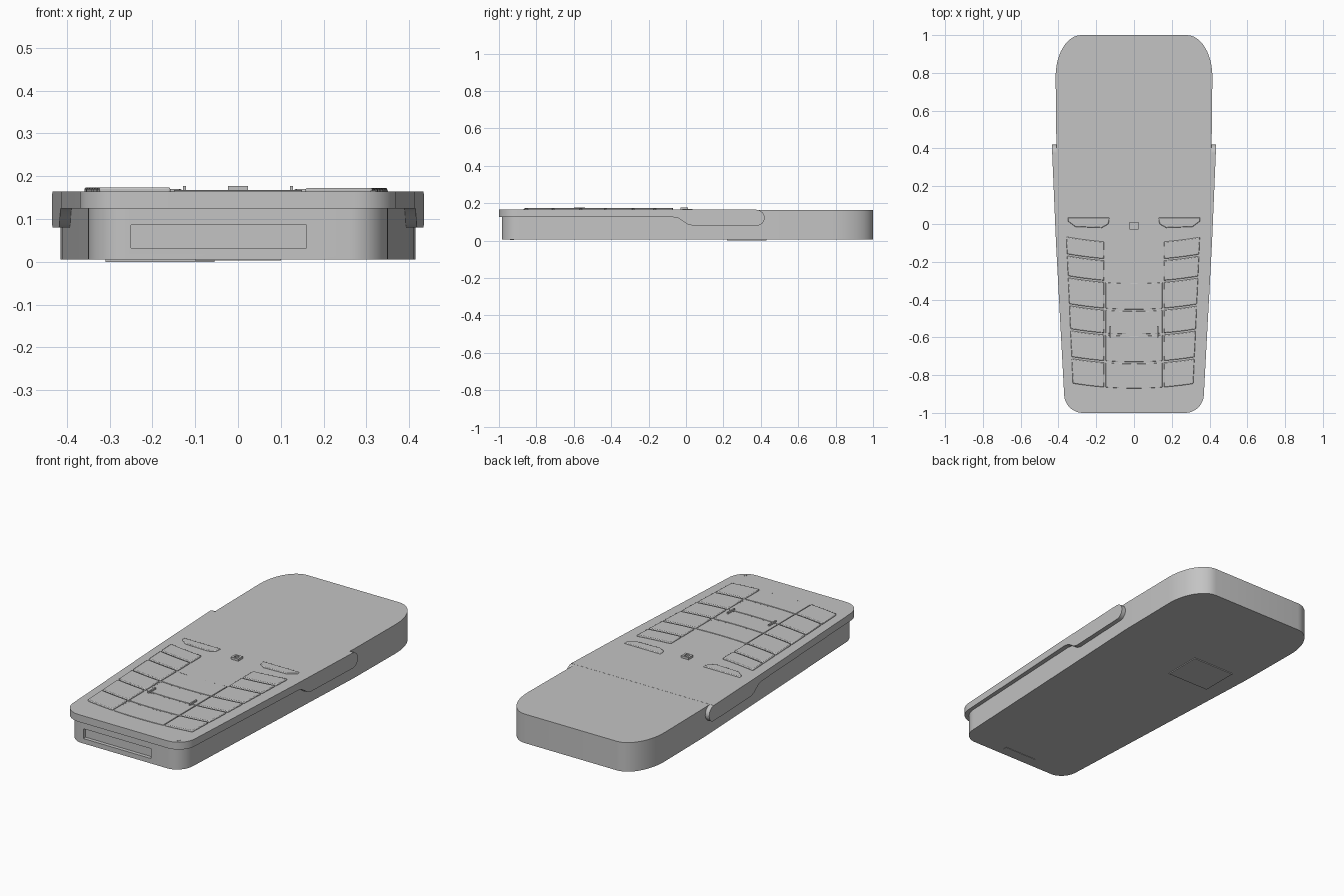
import bpy, bmesh, math
from mathutils import Vector

if "Cube" in bpy.data.objects:
    bpy.data.objects.remove(bpy.data.objects["Cube"], do_unlink=True)

grey = bpy.data.materials.new("plain_grey")
grey.use_nodes = True
GREY = (0.55, 0.55, 0.55, 1)
grey.diffuse_color = GREY
grey.node_tree.nodes["Principled BSDF"].inputs["Base Color"].default_value = GREY


def arc(cx, cy, rx, ry, start, end, steps=12):
    """Points along part of an ellipse, angles in degrees."""
    angles = [math.radians(start + (end - start) * i / steps) for i in range(steps + 1)]
    return [(cx + rx * math.cos(a), cy + ry * math.sin(a)) for a in angles]


def mirrored(half):
    return half + [(-x, y) for x, y in reversed(half)]


def prism(name, pts, low, high, along_x=False, bevel=0):
    """Extrude a profile along z, or a (y, z) profile along x."""
    bm = bmesh.new()
    place = (lambda p: (low, p[0], p[1])) if along_x else (lambda p: (p[0], p[1], low))
    face = bm.faces.new([bm.verts.new(place(p)) for p in pts])
    moved = bmesh.ops.extrude_face_region(bm, geom=[face])["geom"]
    shift = Vector((high - low, 0, 0)) if along_x else Vector((0, 0, high - low))
    bmesh.ops.translate(bm, vec=shift, verts=[v for v in moved if isinstance(v, bmesh.types.BMVert)])
    bmesh.ops.recalc_face_normals(bm, faces=bm.faces)
    mesh = bpy.data.meshes.new(name)
    bm.to_mesh(mesh)
    bm.free()
    mesh.materials.append(grey)
    obj = bpy.data.objects.new(name, mesh)
    bpy.context.collection.objects.link(obj)
    if bevel:
        mod = obj.modifiers.new("soft_edges", "BEVEL")
        mod.width = bevel
        mod.segments = 2
        mod.limit_method = "ANGLE"
        mod.angle_limit = math.radians(40)
    return obj


def block(name, x0, x1, y0, y1, z0, z1, bevel=0):
    return prism(name, [(x0, y0), (x1, y0), (x1, y1), (x0, y1)], z0, z1, bevel=bevel)


def select(obj):
    bpy.ops.object.select_all(action="DESELECT")
    obj.select_set(True)
    bpy.context.view_layer.objects.active = obj


def combine(obj, tool, operation):
    """Apply a boolean and discard the tool."""
    mod = obj.modifiers.new("shape", "BOOLEAN")
    mod.operation = operation
    mod.solver = "EXACT"
    mod.object = tool
    select(obj)
    bpy.ops.object.modifier_apply(modifier=mod.name)
    bpy.data.objects.remove(tool, do_unlink=True)


def smooth(obj):
    select(obj)
    bpy.ops.object.shade_smooth_by_angle(angle=math.radians(30))


# Main body with rounded back corners and a recessed front socket
half = arc(0.26, -0.885, 0.09, 0.1, -90, 0) + [(0.411, 0.42)] + arc(0.28, 0.78, 0.135, 0.22, 0, 90)
body = prism("body", mirrored(half), 0.005, 0.1645)
combine(body, block("socket_cutter", -0.25, 0.16, -1.05, -0.965, 0.032, 0.086), "DIFFERENCE")
smooth(body)

# Upper cover, wider than the body, with rounded arms reaching down the sides
half = arc(0.27, -0.9, 0.1, 0.1, -90, 0) + [(0.413, -0.1), (0.435, 0.42)]
cover = prism("upper_cover", mirrored(half), 0.05, 0.165)
side = [(-1.1, 0.125), (-0.07, 0.125), (-0.04, 0.119), (-0.015, 0.103), (0.005, 0.088), (0.035, 0.08)]
side += arc(0.378, 0.122, 0.042, 0.042, -90, 90) + [(0.378, 0.2), (-1.1, 0.2)]
combine(cover, prism("side_shape", side, -0.6, 0.6, along_x=True), "INTERSECT")
smooth(cover)

# Keypad: three columns of keys whose rows bow towards the front
ROWS = [-0.095, -0.195, -0.31, -0.457, -0.588, -0.735, -0.875]
GAP = 0.005


def bowed(y, x):
    return y + 0.25 * x * x


def outer_edge(y):
    return 0.36 + (y + 0.07) * 0.045


def key(name, back, front, left, right, top, bevel):
    """left and right give the side position at a row line."""
    def line(y):
        a, b = left(y), right(y)
        xs = [a + (b - a) * i / 8 for i in range(9)]
        return [(x, bowed(y, x)) for x in xs]
    pts = line(front + GAP) + line(back - GAP)[::-1]
    smooth(prism(name, pts, 0.16, top, bevel=bevel))


for i, (back, front) in enumerate(zip(ROWS, ROWS[1:])):
    key(f"left_column_key_{i + 1}", back, front,
        lambda y: -outer_edge(y), lambda y: -0.158, 0.174, 0.004)
    key(f"right_column_key_{i + 1}", back, front,
        lambda y: 0.158, lambda y: outer_edge(y) - 0.01, 0.173, 0.004)
    if i >= 2:
        key(f"middle_key_{i + 1}", back, front,
            lambda y: -0.15, lambda y: 0.15, 0.168, 0.0015)

# Locating bars, soft keys and centre button
for name, s in (("left", 1), ("right", -1)):
    block(name + "_locating_bar", s * 0.125 - 0.004, s * 0.125 + 0.004, -0.6, -0.54, 0.16, 0.177)
    pad = [(0.13, 0.035), (0.35, 0.035), (0.35, 0.015), (0.31, -0.015), (0.17, -0.02), (0.135, 0)]
    smooth(prism(name + "_soft_key", [(s * x, y) for x, y in pad], 0.16, 0.17, bevel=0.004))

button = block("centre_button", -0.023, 0.023, -0.03, 0.01, 0.16, 0.177)
combine(button, block("button_cutter", -0.012, 0.012, -0.02, 0, 0.17, 0.19), "DIFFERENCE")

# Small details: microphone mark and thin plates underneath
block("microphone_mark", 0.31, 0.322, -0.972, -0.96, 0.16, 0.167)
block("underside_plate", -0.31, -0.055, 0.22, 0.43, 0, 0.008)
block("underside_front_strip", -0.1, 0.1, -0.94, -0.92, 0.003, 0.008)
